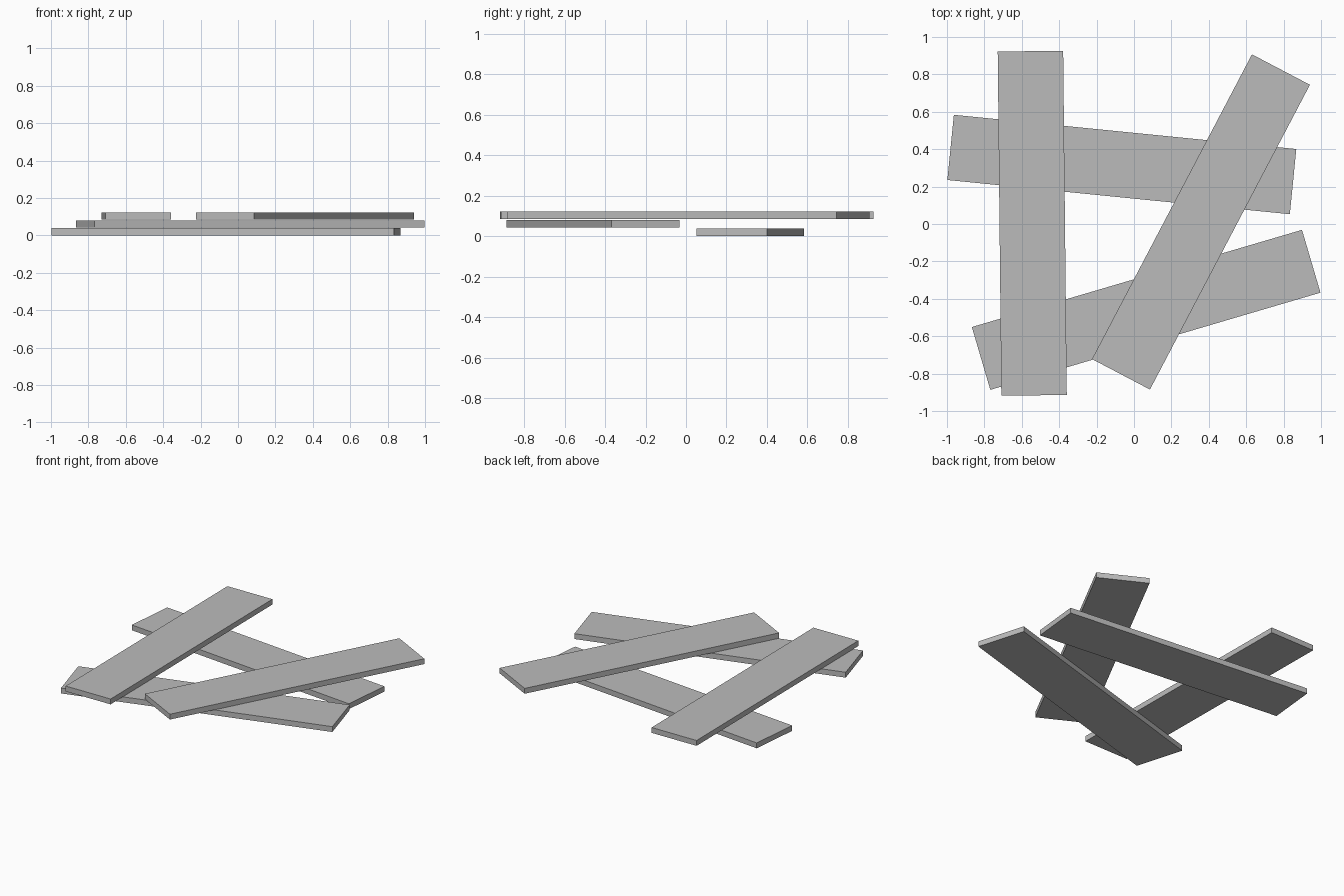
import bpy
from math import radians

cube = bpy.data.objects.get("Cube")
if cube:
    bpy.data.objects.remove(cube, do_unlink=True)

# One plain grey for every plank
grey = bpy.data.materials.new("plank_grey")
grey.use_nodes = True
colour = (0.5, 0.5, 0.5, 1)
grey.diffuse_color = colour
grey.node_tree.nodes["Principled BSDF"].inputs["Base Color"].default_value = colour

LENGTH, WIDTH, THICK = 1.84, 0.35, 0.038
LAYER = 0.042  # height step between stacked planks


def plank(name, x, y, layer, angle):
    """A flat board lying on the given layer, turned about z."""
    bpy.ops.mesh.primitive_cube_add(
        size=1, location=(x, y, layer * LAYER + THICK / 2),
        rotation=(0, 0, radians(angle)))
    board = bpy.context.object
    board.name = name
    board.scale = (LENGTH, WIDTH, THICK)
    bpy.ops.object.transform_apply(location=False, rotation=False, scale=True)
    board.data.materials.append(grey)


# Two crossing boards below, two more lying over them
plank("bottom_plank", -0.065, 0.318, 0, -5.7)
plank("middle_plank", 0.065, -0.459, 1, 16.4)
plank("top_right_plank", -0.544, 0.004, 2, 90.6)
plank("top_left_plank", 0.358, 0.011, 2, 62.3)
